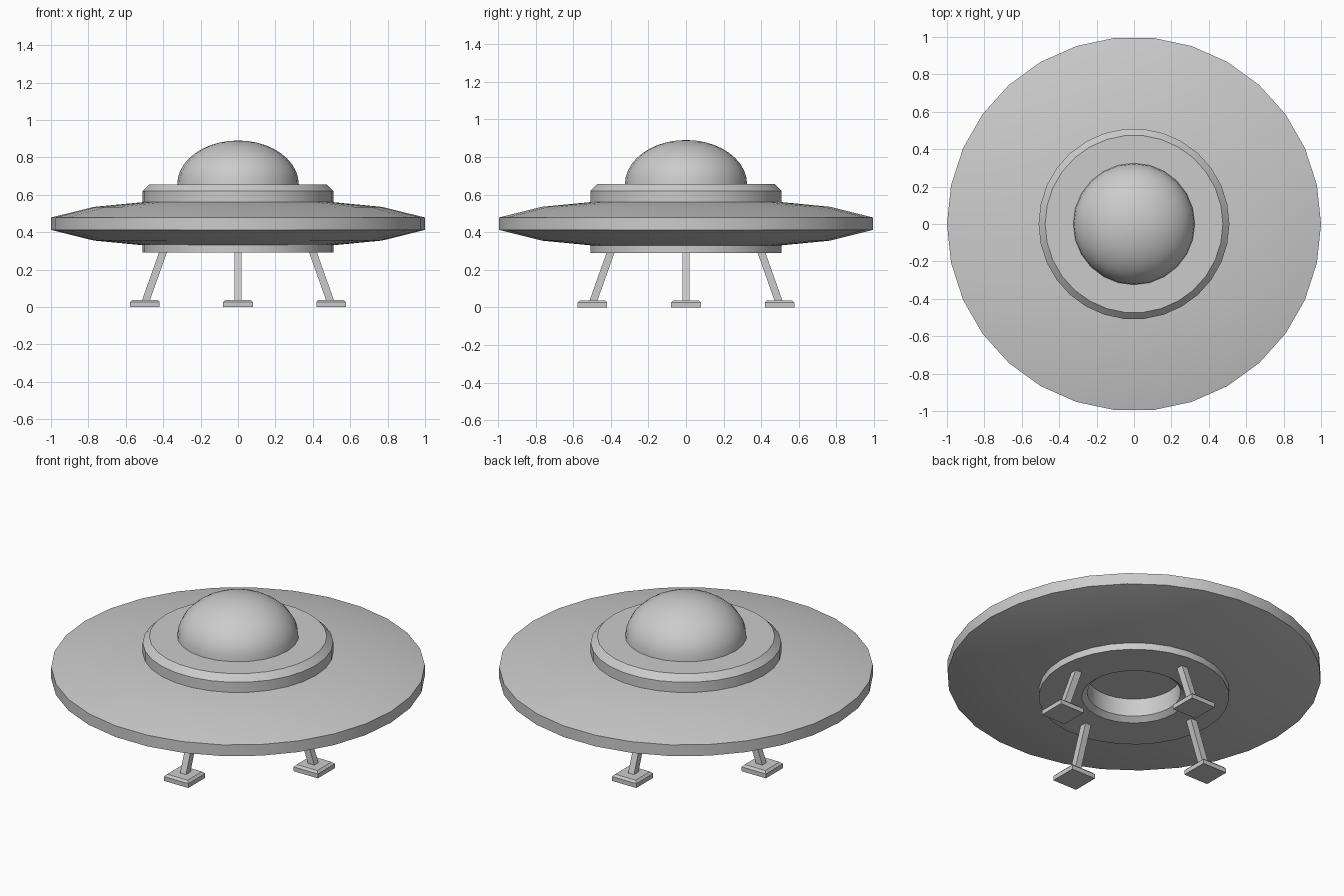
import bpy, bmesh, math
from mathutils import Matrix

if "Cube" in bpy.data.objects:
    bpy.data.objects.remove(bpy.data.objects["Cube"])


def finish(name, bm, angle=None):
    bmesh.ops.recalc_face_normals(bm, faces=bm.faces)
    mesh = bpy.data.meshes.new(name)
    bm.to_mesh(mesh)
    bm.free()
    obj = bpy.data.objects.new(name, mesh)
    bpy.context.collection.objects.link(obj)
    if angle:
        bpy.ops.object.select_all(action='DESELECT')
        obj.select_set(True)
        bpy.context.view_layer.objects.active = obj
        bpy.ops.object.shade_smooth_by_angle(angle=math.radians(angle))
    return obj


def lathe(name, profile, sides, angle=35):
    """Revolve (radius, height) points around z."""
    bm = bmesh.new()
    verts = [bm.verts.new((r, 0, z)) for r, z in profile]
    edges = [bm.edges.new(pair) for pair in zip(verts, verts[1:])]
    bmesh.ops.spin(bm, geom=verts + edges, cent=(0, 0, 0), axis=(0, 0, 1),
                   angle=math.tau, steps=sides, use_merge=True)
    bmesh.ops.remove_doubles(bm, verts=bm.verts, dist=0.0005)
    return finish(name, bm, angle)


def tapered_box(name, sections, turn):
    """Stack square sections (x, z, half x, half y), then turn around z."""
    bm = bmesh.new()
    rings = [[bm.verts.new((x + sx * hx, sy * hy, z))
              for sx, sy in ((-1, -1), (1, -1), (1, 1), (-1, 1))]
             for x, z, hx, hy in sections]
    for low, high in zip(rings, rings[1:]):
        for i in range(4):
            j = (i + 1) % 4
            bm.faces.new((low[i], low[j], high[j], high[i]))
    bm.faces.new(rings[0])
    bm.faces.new(rings[-1])
    bm.transform(Matrix.Rotation(turn, 4, 'Z'))
    return finish(name, bm)


# Saucer body with raised collar on top and recessed hatch underneath
lathe("saucer_hull", [
    (0, 0.42), (0.25, 0.42), (0.25, 0.315), (0.28, 0.29),
    (0.51, 0.29), (0.51, 0.33), (0.77, 0.355), (1.0, 0.412),
    (1.0, 0.478), (0.77, 0.535), (0.51, 0.56),
    (0.51, 0.62), (0.475, 0.655), (0, 0.655)], 30)

# Cockpit dome
steps = 10
lathe("dome", [(0.325 * math.cos(a), 0.655 + 0.235 * math.sin(a))
               for a in (math.pi / 2 * i / steps for i in range(steps + 1))], 24, 40)

# Four splayed legs with chamfered foot pads
for i, side in enumerate(("right", "back", "left", "front")):
    turn = i * math.pi / 2
    tapered_box(side + "_leg", [(0.494, 0.03, 0.021, 0.019),
                                (0.400, 0.295, 0.021, 0.019)], turn)
    tapered_box(side + "_foot", [(0.498, 0, 0.079, 0.079),
                                 (0.498, 0.026, 0.079, 0.079),
                                 (0.498, 0.038, 0.067, 0.067)], turn)
